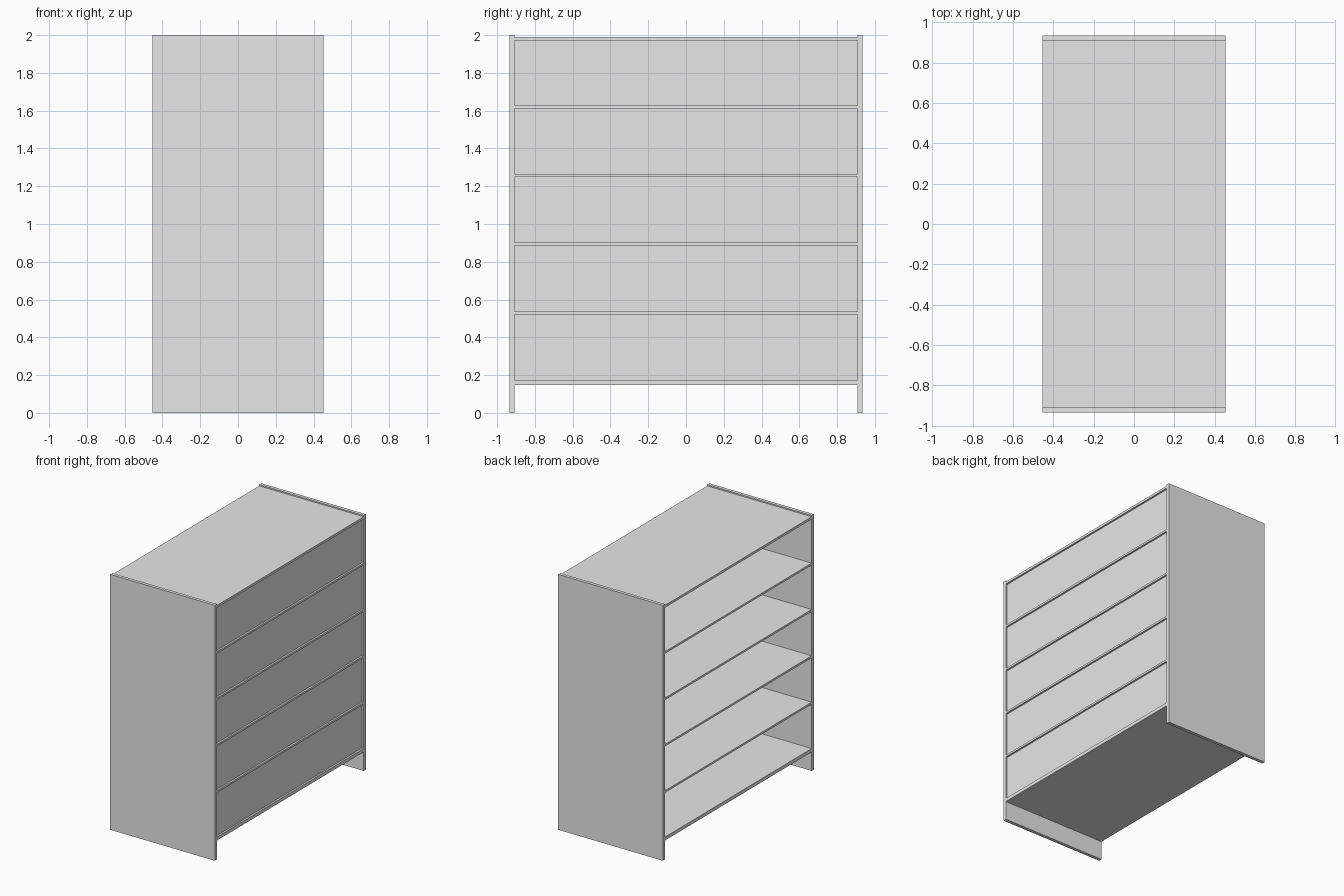
import bpy
import bmesh

default = bpy.data.objects.get("Cube")
if default:
    bpy.data.objects.remove(default, do_unlink=True)

# Single light grey finish
grey = bpy.data.materials.new("light_grey")
grey.use_nodes = True
COLOR = (0.8, 0.8, 0.8, 1)
grey.diffuse_color = COLOR
for node in grey.node_tree.nodes:
    if node.type == "BSDF_PRINCIPLED":
        node.inputs["Base Color"].default_value = COLOR


def board(name, low, high):
    """Flat-sided box between two opposite corners."""
    bm = bmesh.new()
    bmesh.ops.create_cube(bm, size=1)
    for v in bm.verts:
        v.co = [(a + b) / 2 + c * (b - a) for a, b, c in zip(low, high, v.co)]
    mesh = bpy.data.meshes.new(name)
    bm.to_mesh(mesh)
    bm.free()
    mesh.materials.append(grey)
    obj = bpy.data.objects.new(name, mesh)
    bpy.context.collection.objects.link(obj)
    return obj


DEPTH = 0.453      # half depth along x
OUTER = 0.934      # half width along y
INNER = 0.908      # inside face of the side walls
RECESS = 0.014     # how far the panels sit behind the shelf edges
PANEL = 0.015
PITCH = 0.363
GAP = 0.016
FIRST = 0.175      # top of the bottom board
ROWS = 5

# Side walls, running down to the floor as legs
board("front_side_wall", (-DEPTH, -OUTER, 0), (DEPTH, -INNER, 2))
board("back_side_wall", (-DEPTH, INNER, 0), (DEPTH, OUTER, 2))

# Bottom and top boards
board("bottom_board", (-DEPTH, -INNER, 0.148), (DEPTH, INNER, FIRST))
board("top_board", (-DEPTH, -INNER, 1.971), (DEPTH, INNER, 1.99))

# Shelves, and the panels closing the +x side
for i in range(ROWS):
    base = FIRST + i * PITCH
    top = base + PITCH - GAP if i < ROWS - 1 else 1.971
    board(f"closing_panel_{i + 1}",
          (DEPTH - RECESS - PANEL, -INNER, base), (DEPTH - RECESS, INNER, top))
    if i:
        board(f"shelf_{i}", (-DEPTH, -INNER, base - GAP), (DEPTH, INNER, base))
